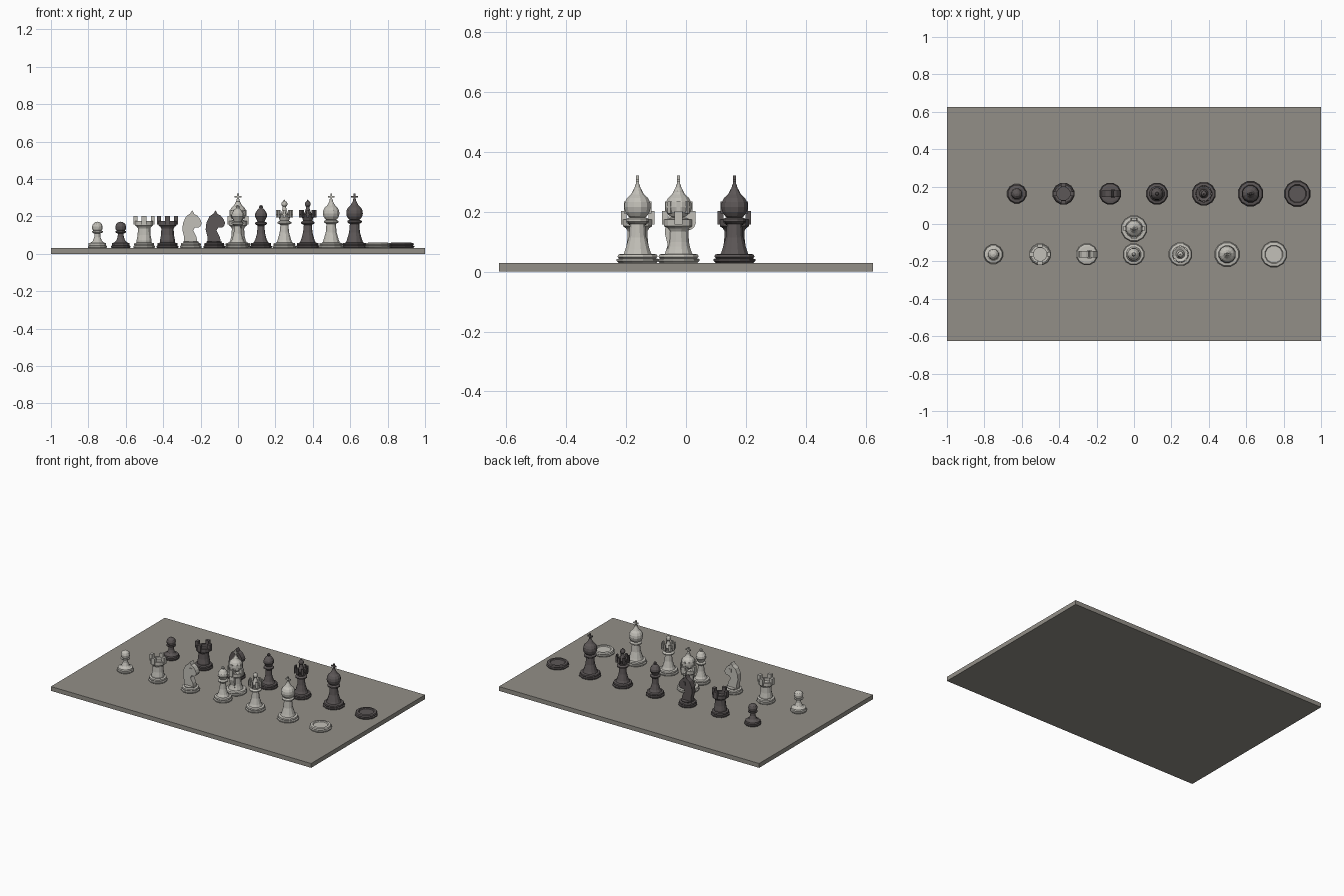
import bpy, bmesh, math
from mathutils import Matrix, Vector

if "Cube" in bpy.data.objects:
    bpy.data.objects.remove(bpy.data.objects["Cube"])

SIDES = 12
Z0 = 0.03  # board top


def material(name, rgb):
    m = bpy.data.materials.new(name)
    m.diffuse_color = (*rgb, 1)
    m.use_nodes = True
    m.node_tree.nodes["Principled BSDF"].inputs["Base Color"].default_value = m.diffuse_color
    return m


BOARD = material("board_grey", (0.29, 0.275, 0.245))
LIGHT = material("light_stone", (0.54, 0.525, 0.48))
DARK = material("dark_stone", (0.108, 0.095, 0.095))


# ---- bmesh helpers (heights measured from the board top) ----
def lathe(bm, profile, sides=SIDES):
    rings = []
    for r, z in profile:
        if r == 0:
            rings.append([bm.verts.new((0, 0, z))])
        else:
            rings.append([bm.verts.new((r * math.cos(2 * math.pi * (i + .5) / sides),
                                        r * math.sin(2 * math.pi * (i + .5) / sides), z))
                          for i in range(sides)])
    for a, b in zip(rings, rings[1:]):
        for i in range(sides):
            j = (i + 1) % sides
            if len(a) == 1:
                bm.faces.new((a[0], b[j], b[i]))
            elif len(b) == 1:
                bm.faces.new((a[i], a[j], b[0]))
            else:
                bm.faces.new((a[i], a[j], b[j], b[i]))


def box(bm, centre, size, angle=0):
    m = (Matrix.Rotation(angle, 4, 'Z') @ Matrix.Translation(Vector(centre))
         @ Matrix.Diagonal((*size, 1)))
    bmesh.ops.create_cube(bm, size=1, matrix=m)


def slab(bm, outline, half):
    front = [bm.verts.new((x, -half, z)) for x, z in outline]
    back = [bm.verts.new((x, half, z)) for x, z in outline]
    bm.faces.new(front)
    bm.faces.new(back[::-1])
    n = len(outline)
    for i in range(n):
        j = (i + 1) % n
        bm.faces.new((front[j], front[i], back[i], back[j]))


def foot(r):
    # Stepped foot shared by all pieces
    return [(0, 0), (r * .94, 0), (r, .004), (r, .011), (r * .9, .015),
            (r * .93, .019), (r * .9, .027), (r * .68, .03)]


def ball(r, z, start=-60, end=90, steps=5):
    pts = []
    for i in range(steps + 1):
        a = math.radians(start + (end - start) * i / steps)
        pts.append((r * math.cos(a) if a < 1.57 else 0, z + r * math.sin(a)))
    return pts


# ---- pieces ----
def pawn(bm):
    lathe(bm, foot(.053) + [(.025, .04), (.017, .06), (.016, .078), (.03, .085),
                            (.03, .091), (.018, .095)] + ball(.03, .112, -50))


def rook(bm):
    lathe(bm, foot(.06) + [(.042, .04), (.036, .07), (.034, .105), (.04, .115),
                           (.05, .122), (.05, .145), (.036, .145), (.036, .125), (0, .125)])
    for i in range(4):  # battlements
        box(bm, (.046, 0, .15), (.02, .026, .045), i * math.pi / 2)


def knight(bm):
    lathe(bm, foot(.06) + [(.043, .036), (0, .038)])
    slab(bm, [(-.038, .03), (.036, .03), (.03, .06), (.012, .095), (.022, .112), (.04, .11),
              (.052, .118), (.058, .135), (.05, .155), (.034, .175), (.018, .183),
              (.008, .203), (-.004, .185), (-.026, .17), (-.042, .135),
              (-.046, .1), (-.036, .06)], .018)
    for s in (-1, 1):  # cheeks
        box(bm, (.015, s * .018, .15), (.022, .008, .022))


def bishop(bm):
    lathe(bm, foot(.06) + [(.032, .045), (.022, .08), (.019, .12), (.033, .13),
                           (.033, .137), (.02, .143), (.024, .152), (.034, .17),
                           (.032, .186), (.021, .204), (.009, .214)] + ball(.011, .22, -30, 90, 3))


def queen(bm):
    lathe(bm, foot(.065) + [(.037, .045), (.026, .085), (.022, .125), (.038, .133),
                            (.038, .14), (.025, .147), (.032, .165), (.042, .182),
                            (.036, .182), (.024, .176), (.012, .205), (.009, .222)]
          + ball(.017, .236, -50, 75, 4) + [(.004, .257), (0, .26)])
    for i in range(8):  # crown points
        box(bm, (.041, 0, .185), (.01, .014, .04), i * math.pi / 4)


def king(bm):
    lathe(bm, foot(.07) + [(.042, .045), (.03, .085), (.026, .13), (.04, .138),
                           (.04, .146), (.027, .152)] + ball(.046, .188, -45, 60, 5)
          + [(.018, .236), (.01, .25), (.008, .262), (0, .262)])
    box(bm, (0, 0, .273), (.009, .009, .038))  # cross
    box(bm, (0, 0, .275), (.036, .009, .009))


def counter(bm):
    lathe(bm, [(0, 0), (.064, 0), (.072, .006), (.072, .012), (.064, .015), (.07, .02),
               (.066, .028), (.05, .03), (.046, .024), (0, .024)])


def place(fn, name, x, y, mat, turn=0):
    bm = bmesh.new()
    fn(bm)
    bmesh.ops.recalc_face_normals(bm, faces=bm.faces[:])
    me = bpy.data.meshes.new(name)
    bm.to_mesh(me)
    bm.free()
    me.materials.append(mat)
    ob = bpy.data.objects.new(name, me)
    ob.location = (x, y, Z0)
    ob.rotation_euler.z = turn
    bpy.context.collection.objects.link(ob)


# Board slab
place(lambda bm: box(bm, (0, 0, -Z0 / 2), (2, 1.25, Z0)), "board", 0, 0, BOARD)

# Two rows plus a stacked set of all pieces in the middle
PIECES = [("pawn", pawn), ("rook", rook), ("knight", knight), ("bishop", bishop),
          ("queen", queen), ("king", king), ("counter", counter)]
for i, (name, fn) in enumerate(PIECES):
    place(fn, "light_" + name, -.752 + .25 * i, -.162, LIGHT)
    place(fn, "dark_" + name, -.627 + .25 * i, .162, DARK)
    place(fn, "stacked_" + name, 0, -.025, LIGHT, math.pi / 2 if fn is knight else 0)
